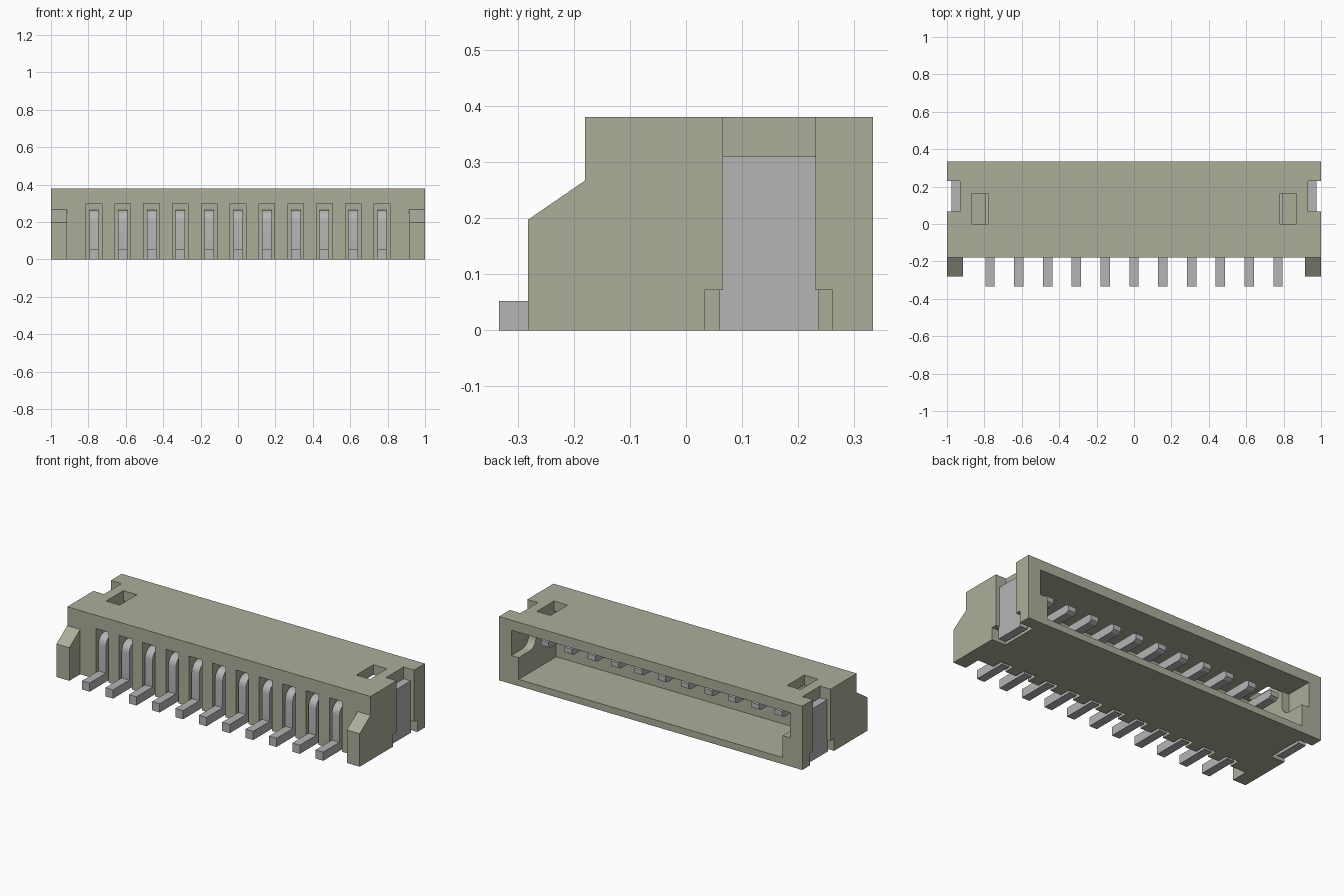
import bpy, bmesh, math

if "Cube" in bpy.data.objects:
    bpy.data.objects.remove(bpy.data.objects["Cube"], do_unlink=True)


def material(name, rgb):
    mat = bpy.data.materials.new(name)
    mat.use_nodes = True
    mat.diffuse_color = (*rgb, 1)
    bsdf = next(n for n in mat.node_tree.nodes if n.type == "BSDF_PRINCIPLED")
    bsdf.inputs["Base Color"].default_value = (*rgb, 1)
    bsdf.inputs["Roughness"].default_value = 0.6
    return mat


PLASTIC = material("beige plastic", (0.42, 0.42, 0.33))
METAL = material("grey metal", (0.46, 0.46, 0.46))


def prism(name, profile, spans, mat):
    """Extrude a (y, z) profile along x, once for every (x0, x1) span."""
    bm = bmesh.new()
    for x0, x1 in spans:
        face = bm.faces.new([bm.verts.new((x0, y, z)) for y, z in profile])
        ext = bmesh.ops.extrude_face_region(bm, geom=[face])
        verts = [g for g in ext["geom"] if isinstance(g, bmesh.types.BMVert)]
        bmesh.ops.translate(bm, verts=verts, vec=(x1 - x0, 0, 0))
    bmesh.ops.recalc_face_normals(bm, faces=bm.faces)
    mesh = bpy.data.meshes.new(name)
    bm.to_mesh(mesh)
    bm.free()
    mesh.materials.append(mat)
    obj = bpy.data.objects.new(name, mesh)
    bpy.context.collection.objects.link(obj)
    return obj


def rect(y0, y1, z0, z1):
    return [(y0, z0), (y1, z0), (y1, z1), (y0, z1)]


def arc(cy, cz, r, a0, a1, n=6):
    angles = [math.radians(a0 + (a1 - a0) * i / n) for i in range(n + 1)]
    return [(cy + r * math.cos(a), cz + r * math.sin(a)) for a in angles]


def both(x0, x1):
    return [(x0, x1), (-x1, -x0)]


def activate(obj):
    bpy.ops.object.select_all(action="DESELECT")
    obj.select_set(True)
    bpy.context.view_layer.objects.active = obj


def cut(target, profile, spans):
    cutter = prism("cutter", profile, spans, PLASTIC)
    cutter.hide_render = True
    mod = target.modifiers.new("cut", "BOOLEAN")
    mod.operation, mod.solver, mod.object = "DIFFERENCE", "EXACT", cutter
    activate(target)
    bpy.ops.object.modifier_apply(modifier=mod.name)
    bpy.data.objects.remove(cutter, do_unlink=True)


PIN_X = [(i - 5) * 0.154 for i in range(11)]

# Housing: side outline, then the front between the two ears is cut back
housing = prism("housing", [(-0.282, 0), (0.333, 0), (0.333, 0.38), (-0.18, 0.38),
                            (-0.18, 0.267), (-0.282, 0.197)], [(-1, 1)], PLASTIC)
cut(housing, rect(-0.4, -0.18, -0.1, 0.5), [(-0.915, 0.915)])

# Rear mating cavity with rounded side grooves
cut(housing, rect(-0.02, 0.4, 0.04, 0.32), [(-0.87, 0.87)])
groove = [(0.4, 0.32), (0.4, 0.17)] + arc(0.23, 0.23, 0.06, 270, 180) + [(0.17, 0.32)]
cut(housing, groove, both(0.86, 0.918))

# Roof windows, side notches with a wider foot, and front pin slots
cut(housing, rect(0.0, 0.162, 0.25, 0.5), both(0.78, 0.87))
cut(housing, rect(0.066, 0.231, -0.1, 0.5), both(0.93, 1.1))
cut(housing, rect(0.034, 0.261, -0.1, 0.072), both(0.91, 1.1))
cut(housing, rect(-0.3, -0.115, -0.1, 0.3), [(x - 0.042, x + 0.042) for x in PIN_X])

# Solder tabs at the sides
prism("side_tabs", [(0.06, 0), (0.236, 0), (0.236, 0.072), (0.231, 0.072),
                    (0.231, 0.31), (0.066, 0.31), (0.066, 0.072), (0.06, 0.072)],
      both(0.928, 0.977), METAL)

# Bent contact pins: foot, riser, rounded bend and tapered tip
pin_profile = ([(-0.333, 0), (-0.13, 0), (-0.13, 0.215), (0.21, 0.215), (0.23, 0.225),
                (0.23, 0.255), (0.21, 0.265)]
               + arc(-0.125, 0.21, 0.055, 90, 180) + [(-0.18, 0.052), (-0.333, 0.052)])
pins = prism("contact_pins", pin_profile, [(x - 0.025, x + 0.025) for x in PIN_X], METAL)

for obj in (housing, pins):
    activate(obj)
    bpy.ops.object.shade_smooth_by_angle(angle=math.radians(25))
